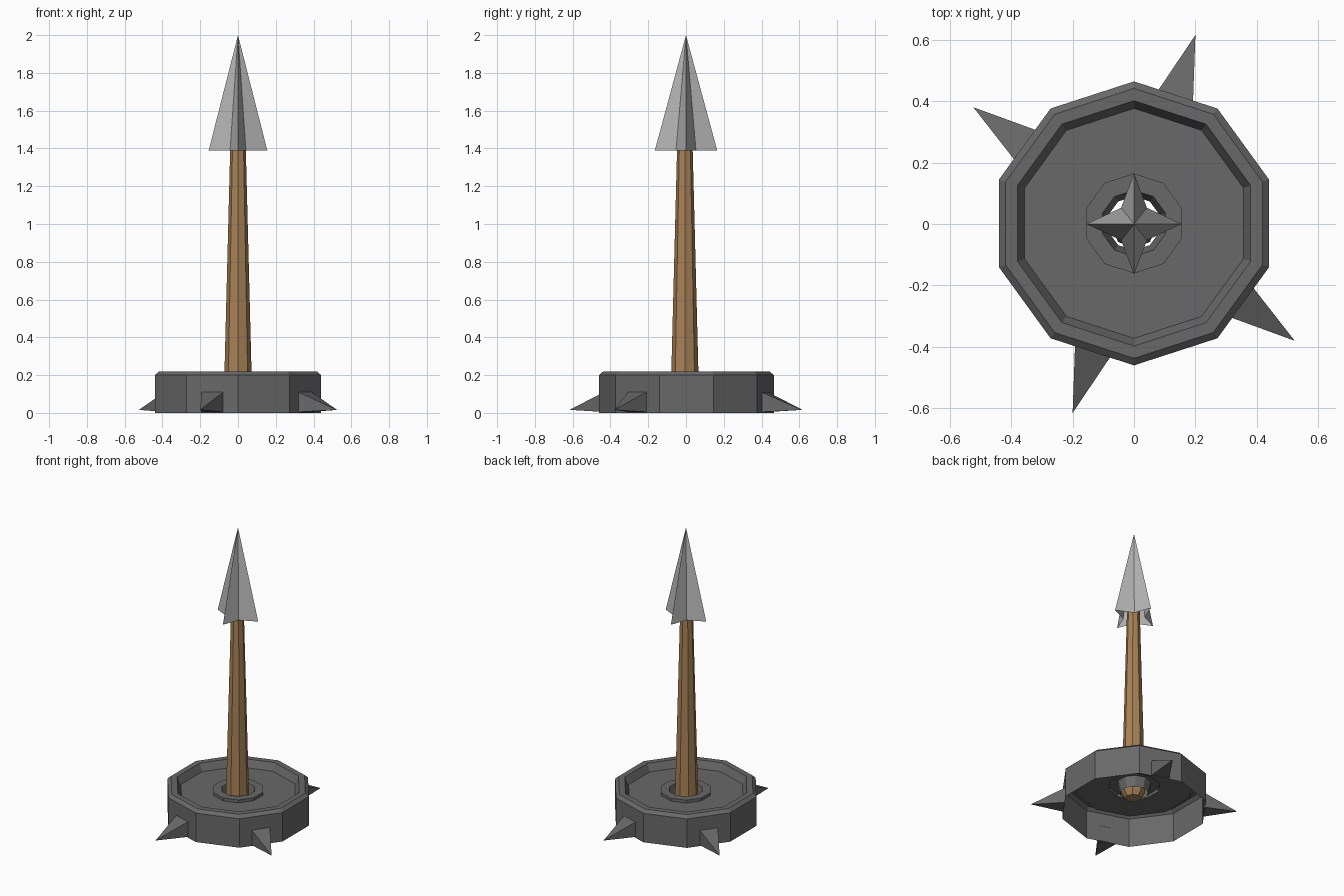
import bpy
from math import sin, cos, pi, radians

if "Cube" in bpy.data.objects:
    bpy.data.objects.remove(bpy.data.objects["Cube"])


def material(name, rgb):
    m = bpy.data.materials.new(name)
    m.diffuse_color = (*rgb, 1)
    m.use_nodes = True
    m.node_tree.nodes["Principled BSDF"].inputs["Base Color"].default_value = m.diffuse_color
    return m


iron = material("dark_iron", (0.14, 0.14, 0.14))
steel = material("light_steel", (0.46, 0.46, 0.46))
wood = material("brown_wood", (0.40, 0.225, 0.095))


def build(name, verts, faces, mat):
    me = bpy.data.meshes.new(name)
    me.from_pydata(verts, [], faces)
    me.materials.append(mat)
    me.update()
    ob = bpy.data.objects.new(name, me)
    bpy.context.collection.objects.link(ob)
    return ob


def lathe(name, profile, sides, mat, cy=0.0, caps=False):
    """Spin (radius, z) points, first corner on +y."""
    verts, faces = [], []
    for r, z in profile:
        for i in range(sides):
            a = pi / 2 + 2 * pi * i / sides
            verts.append((r * cos(a), cy + r * sin(a), z))
    for k in range(len(profile) - 1):
        for i in range(sides):
            j = (i + 1) % sides
            a, b = k * sides, (k + 1) * sides
            faces.append((a + i, a + j, b + j, b + i))
    if caps:
        n = (len(profile) - 1) * sides
        faces.append(tuple(range(sides))[::-1])
        faces.append(tuple(range(n, n + sides)))
    return build(name, verts, faces, mat)


# Base: open decagonal shell with chamfered rim, sunken floor and socket
lathe("base", [(0.463, 0.0), (0.463, 0.2), (0.44, 0.22), (0.40, 0.22),
               (0.375, 0.17), (0.163, 0.17), (0.163, 0.19), (0.108, 0.19),
               (0.088, 0.12)], 10, iron, 0.002)

# Shaft: tapered octagonal pole
lathe("shaft", [(0.05, 0.09), (0.074, 0.125), (0.040, 1.45)], 8, wood, -0.006, True)

# Spear head: hollow four-bladed star cone
ring = []
for i in range(8):
    a = i * pi / 4
    rx, ry = (0.155, 0.165) if i % 2 == 0 else (0.042 * 2 ** 0.5, 0.053 * 2 ** 0.5)
    ring.append((rx * cos(a), ry * sin(a), 1.39))
build("spear_head", ring + [(0, 0, 2.0)],
      [(i, (i + 1) % 8, 8) for i in range(8)], steel)

# Spikes: four pyramids on the base walls
for n, deg in enumerate((72, 144, -36, -108)):
    a = radians(deg)

    def place(r, t, z):
        return (r * cos(a) - t * sin(a), r * sin(a) + t * cos(a), z)

    verts = [place(0.438, -0.06, 0.005), place(0.438, 0.06, 0.005),
             place(0.438, 0.06, 0.11), place(0.438, -0.06, 0.11),
             place(0.648, 0, 0.016)]
    build(f"base_spike_{n + 1}", verts,
          [(0, 1, 4), (1, 2, 4), (2, 3, 4), (3, 0, 4)][::1], iron).data.flip_normals()
